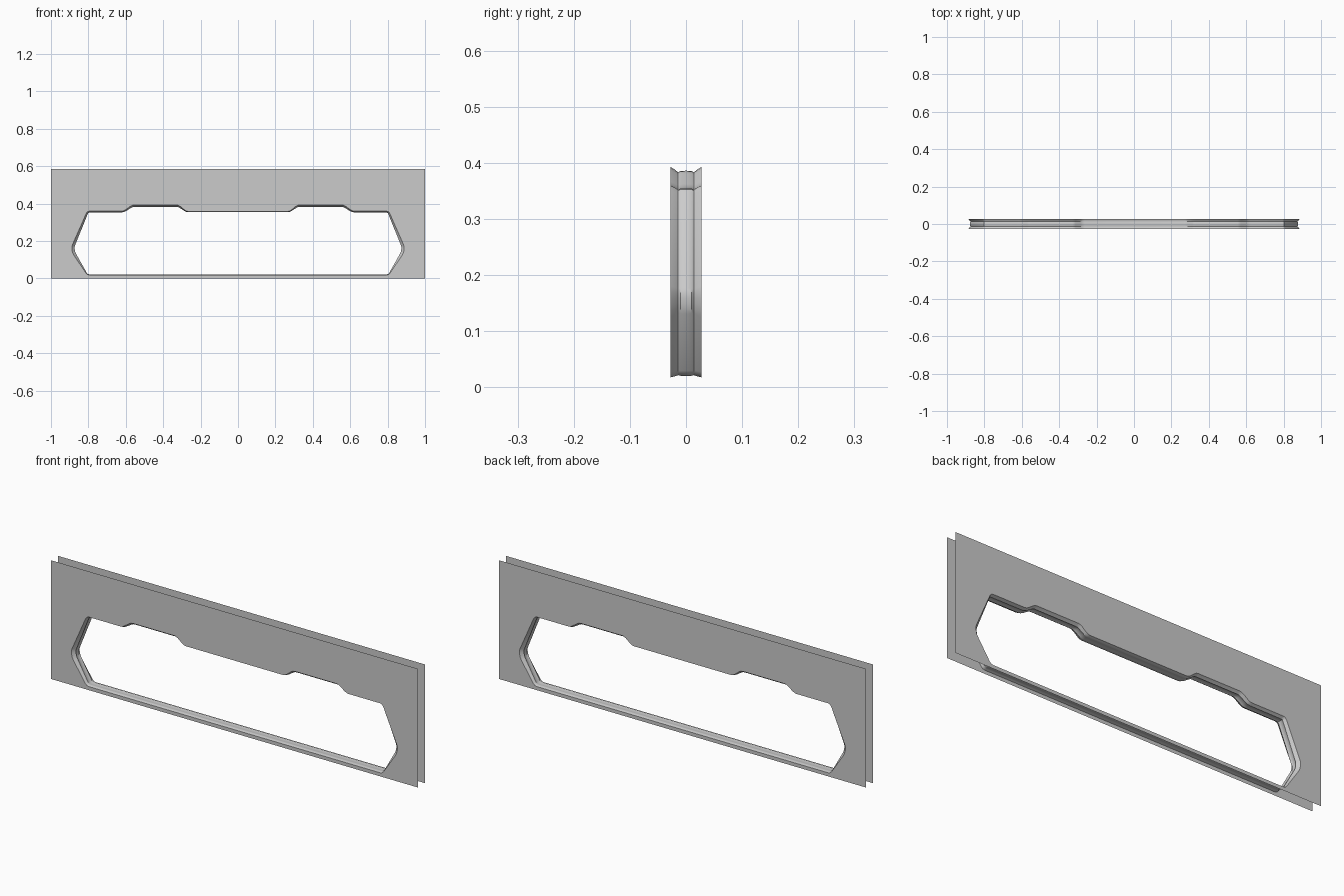
import bpy, bmesh
from mathutils import Vector

if "Cube" in bpy.data.objects:
    bpy.data.objects.remove(bpy.data.objects["Cube"])

W, H, T = 1.0, 0.585, 0.028          # half width, height, half thickness

# Right half of the opening at the panel faces: x, z, lip depth
half = [(0.275, 0.358, 0.004), (0.318, 0.393, 0.010), (0.565, 0.393, 0.010),
        (0.612, 0.360, 0.007), (0.806, 0.360, 0.008), (0.890, 0.170, 0.015),
        (0.885, 0.135, 0.015), (0.806, 0.0175, 0.004)]
loop = half + [(-x, z, d) for x, z, d in reversed(half)]


def rounded(points, r=0.012):
    """Replace every corner by three points of a small curve."""
    out = []
    for i, p in enumerate(points):
        p = Vector(p)
        a, b = Vector(points[i - 1]), Vector(points[(i + 1) % len(points)])
        da, db = a - p, b - p
        start = p + da * min(r / da.length, 0.35)
        end = p + db * min(r / db.length, 0.35)
        out += [start, (start + 2 * p + end) / 4, end]
    return out


outline = rounded(loop)


def ring(y, amount):
    """Opening outline at depth y, moved inward by amount x lip depth."""
    pts = []
    n = len(outline)
    for i, p in enumerate(outline):
        a, b = outline[i - 1], outline[(i + 1) % n]
        t = Vector((b.x - a.x, b.y - a.y)).normalized()
        pts.append((p.x + t.y * p.z * amount, y, p.y - t.x * p.z * amount))
    return pts


def finish(name, bm):
    mesh = bpy.data.meshes.new(name)
    bm.to_mesh(mesh)
    bm.free()
    obj = bpy.data.objects.new(name, mesh)
    bpy.context.collection.objects.link(obj)
    return obj


def panel(name, y):
    """Thin sheet with the opening cut out."""
    bm = bmesh.new()
    edges = []
    rect = [(-W, y, 0), (W, y, 0), (W, y, H), (-W, y, H)]
    for pts in (rect, ring(y, 0)):
        vs = [bm.verts.new(p) for p in pts]
        edges += [bm.edges.new((vs[i - 1], vs[i])) for i in range(len(vs))]
    normal = Vector((0, 1 if y > 0 else -1, 0))
    bmesh.ops.triangle_fill(bm, edges=edges, use_beauty=True, normal=normal)
    for f in bm.faces:
        if f.normal.dot(normal) < 0:
            f.normal_flip()
    bmesh.ops.dissolve_limit(bm, angle_limit=0.01, verts=[], edges=bm.edges[:])
    return finish(name, bm)


panel("front_panel", -T)
panel("back_panel", T)

# Lining of the opening: sloped lips with a shallow groove between
profile = [(-T, 0), (-0.020, 0.5), (-0.014, 1), (-0.010, 0.75), (0, 0.7),
           (0.010, 0.75), (0.014, 1), (0.020, 0.5), (T, 0)]
bm = bmesh.new()
rings = [[bm.verts.new(p) for p in ring(y, a)] for y, a in profile]
for r0, r1 in zip(rings, rings[1:]):
    for i in range(len(r0)):
        bm.faces.new((r0[i - 1], r1[i - 1], r1[i], r0[i]))
bm.normal_update()
top = max(bm.faces, key=lambda f: f.calc_center_median().z)
if top.normal.z > 0:                 # lining faces the opening
    bmesh.ops.reverse_faces(bm, faces=bm.faces[:])
lining = finish("opening_lining", bm)
bpy.context.view_layer.objects.active = lining
lining.select_set(True)
bpy.ops.object.shade_smooth_by_angle(angle=0.6)
